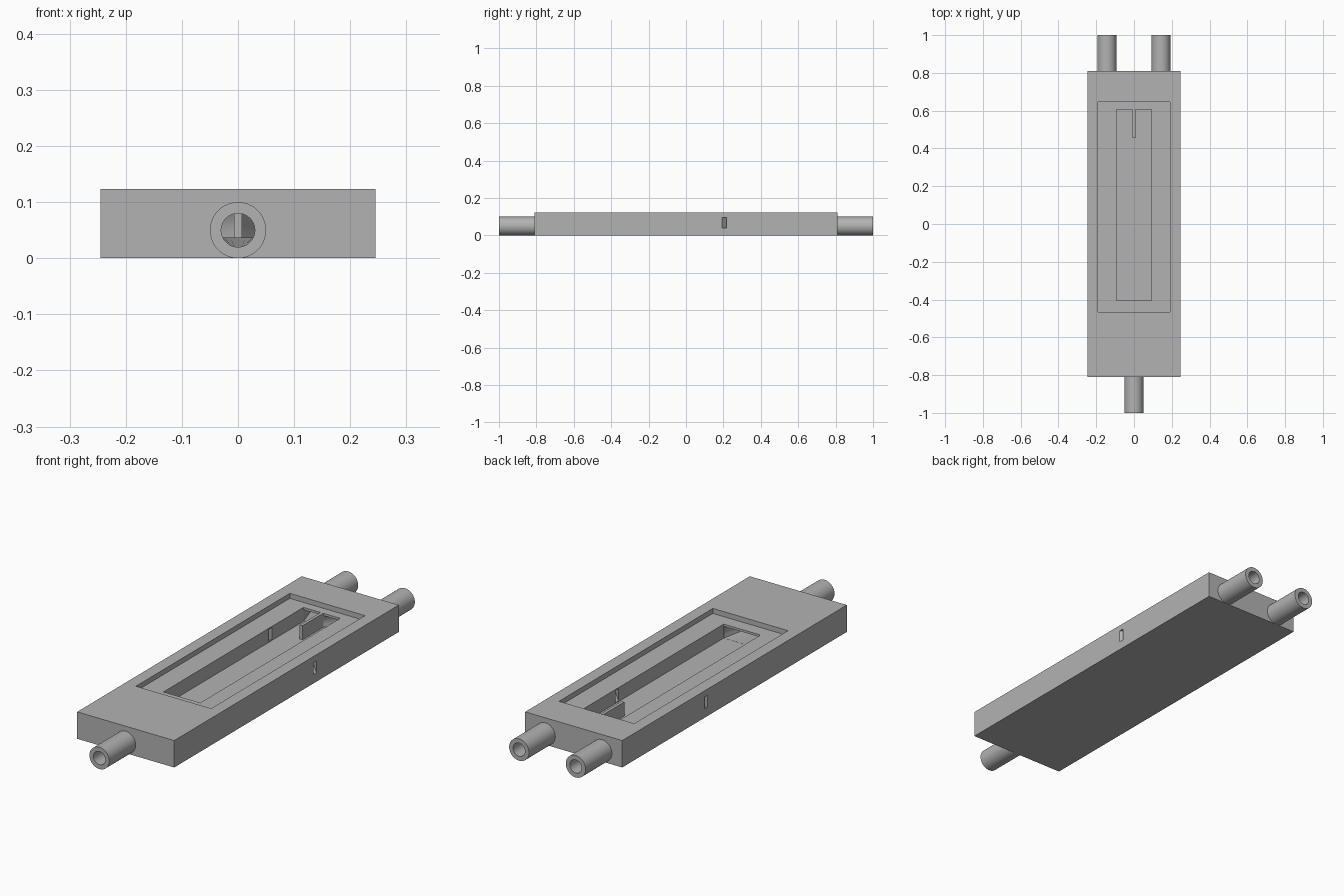
import bpy, bmesh, math

if "Cube" in bpy.data.objects:
    bpy.data.objects.remove(bpy.data.objects["Cube"], do_unlink=True)

GREY = (0.45, 0.45, 0.45, 1)
grey = bpy.data.materials.new("plain grey")
grey.use_nodes = True
grey.diffuse_color = GREY
grey.node_tree.nodes["Principled BSDF"].inputs["Base Color"].default_value = GREY

HALF_W, HALF_L, HEIGHT = 0.245, 0.81, 0.123
RECESS_Z, FLOOR_Z, PIPE_Z = 0.10, 0.036, 0.05
R_OUT, R_IN, SEG = 0.05, 0.03, 48
CH_W, CH_FRONT, CH_BACK = 0.093, -0.405, 0.605
PIPE_X = 0.143


def finish(name, bm):
    bmesh.ops.recalc_face_normals(bm, faces=bm.faces)
    mesh = bpy.data.meshes.new(name)
    bm.to_mesh(mesh)
    bm.free()
    mesh.materials.append(grey)
    obj = bpy.data.objects.new(name, mesh)
    bpy.context.collection.objects.link(obj)
    return obj


def prism(name, outline, z0, z1):
    """Upright solid from an outline in the ground plane."""
    bm = bmesh.new()
    base = bm.faces.new([bm.verts.new((x, y, z0)) for x, y in outline])
    top = bmesh.ops.extrude_face_region(bm, geom=[base])["geom"]
    for v in top:
        if isinstance(v, bmesh.types.BMVert):
            v.co.z = z1
    return finish(name, bm)


def rect(x0, x1, y0, y1):
    return [(x0, y0), (x1, y0), (x1, y1), (x0, y1)]


def ring(y, cx, cz, rx, rz, square=False):
    """Circle or rectangle of matching points across the length."""
    pts = []
    for i in range(SEG):
        a = 2 * math.pi * i / SEG
        c, s = math.cos(a), math.sin(a)
        m = max(abs(c), abs(s)) if square else 1
        pts.append((cx + rx * c / m, y, cz + rz * s / m))
    return pts


def loft(name, rings, closed=False):
    """Skin a list of rings; cap the ends, or join last to first."""
    bm = bmesh.new()
    loops = [[bm.verts.new(p) for p in r] for r in rings]
    pairs = list(zip(loops, loops[1:]))
    if closed:
        pairs.append((loops[-1], loops[0]))
    else:
        bm.faces.new(loops[0])
        bm.faces.new(loops[-1])
    for a, b in pairs:
        for i in range(SEG):
            j = (i + 1) % SEG
            bm.faces.new((a[i], a[j], b[j], b[i]))
    return finish(name, bm)


def cut(target, cutter):
    mod = target.modifiers.new("cut", "BOOLEAN")
    mod.operation, mod.solver, mod.object = "DIFFERENCE", "EXACT", cutter
    bpy.context.view_layer.objects.active = target
    bpy.ops.object.modifier_apply(modifier=mod.name)
    bpy.data.objects.remove(cutter, do_unlink=True)


def passage(name, side, cx, mouth_x, mouth_w, mouth_y):
    """Round bore that flares into a rectangular mouth at the channel."""
    mid, half = (FLOOR_Z + 0.09) / 2, (0.09 - FLOOR_Z) / 2 - 0.0005
    return loft(name, [
        ring(side * (HALF_L + 0.02), cx, PIPE_Z, R_IN, R_IN),
        ring(side * HALF_L, cx, PIPE_Z, R_IN, R_IN),
        ring(mouth_y, mouth_x, mid, mouth_w, half, True),
        ring(mouth_y - side * 0.01, mouth_x, mid, mouth_w, half, True)])


# Main block with shallow recess
body = prism("body", rect(-HALF_W, HALF_W, -HALF_L, HALF_L), 0, HEIGHT)
cut(body, prism("recess", rect(-0.19, 0.19, -0.465, 0.645), RECESS_Z, 0.2))

# Deep channel, split at the back by a thin divider
d, d_front = 0.007, 0.455
cut(body, prism("channel", [
    (-CH_W, CH_FRONT), (CH_W, CH_FRONT), (CH_W, CH_BACK), (d, CH_BACK),
    (d, d_front), (-d, d_front), (-d, CH_BACK), (-CH_W, CH_BACK)],
    FLOOR_Z, RECESS_Z + 0.01))

# Flared passages to the pipes
cut(body, passage("front_passage", -1, 0, 0, CH_W - 0.0005, CH_FRONT))
for s in (-1, 1):
    cut(body, passage("back_passage", 1, s * PIPE_X, s * (CH_W + d) / 2,
                      (CH_W - d) / 2 - 0.0005, CH_BACK))

# Slanted side slots
for s in (-1, 1):
    xi, xo, yi, yo, w = CH_W - 0.01, HALF_W + 0.01, 0.376, 0.194, 0.011
    cut(body, prism("slot", [(s * xi, yi - w), (s * xo, yo - w),
                             (s * xo, yo + w), (s * xi, yi + w)], 0.04, 0.095))

# Hollow pipes
parts = [body]
for name, side, x in (("front_pipe", -1, 0), ("back_left_pipe", 1, PIPE_X),
                      ("back_right_pipe", 1, -PIPE_X)):
    parts.append(loft(name, [
        ring(side * y, x, PIPE_Z, r, r)
        for y, r in ((HALF_L, R_OUT), (1, R_OUT), (1, R_IN), (HALF_L, R_IN))], True))

# Smooth round walls, keep edges sharp
bpy.ops.object.select_all(action="DESELECT")
for obj in parts:
    obj.select_set(True)
bpy.context.view_layer.objects.active = body
bpy.ops.object.shade_smooth_by_angle(angle=math.radians(30))
